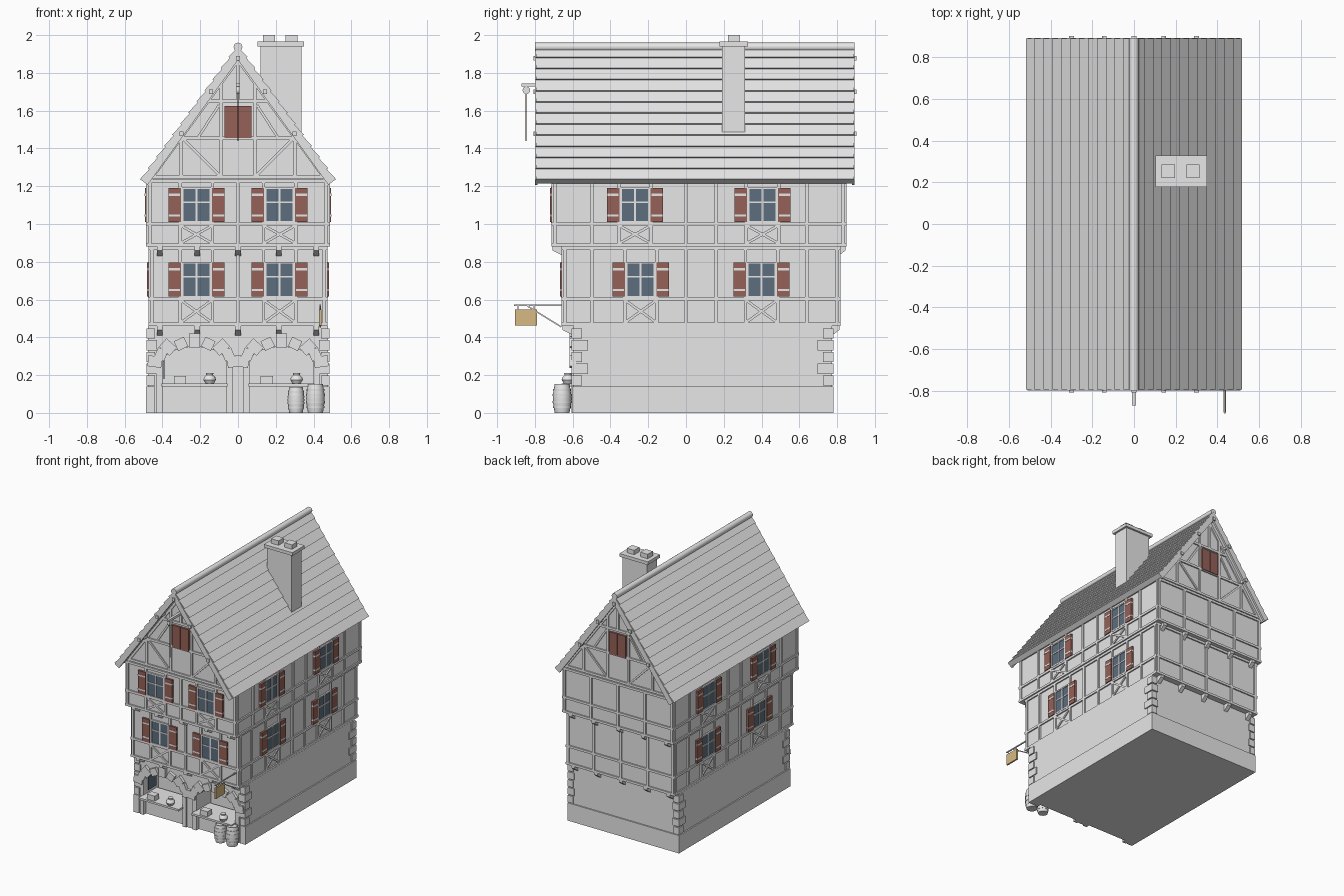
import bpy, bmesh, math
from mathutils import Vector as V

cube = bpy.data.objects.get("Cube")
if cube:
    bpy.data.objects.remove(cube)

X, Y, Z = V((1, 0, 0)), V((0, 1, 0)), V((0, 0, 1))
parts = {}


def material(name, rgb):
    m = bpy.data.materials.new(name)
    m.use_nodes = True
    m.diffuse_color = (*rgb, 1)
    m.node_tree.nodes["Principled BSDF"].inputs["Base Color"].default_value = (*rgb, 1)
    return m


GREY = material("pale_grey", (0.8, 0.8, 0.8))
RED = material("shutter_red", (0.3, 0.12, 0.095))
BLUE = material("glass_blue", (0.11, 0.155, 0.21))
TAN = material("sign_tan", (0.68, 0.49, 0.23))
BROWN = material("rope_brown", (0.12, 0.08, 0.03))


def mesh(name, mat=GREY):
    return parts.setdefault(name, (bmesh.new(), mat))[0]


def prism(bm, pts, sweep):
    """Extrude a flat outline along a vector."""
    face = bm.faces.new([bm.verts.new(p) for p in pts])
    new = bmesh.ops.extrude_face_region(bm, geom=[face], use_keep_orig=True)["geom"]
    bmesh.ops.translate(bm, vec=sweep, verts=[g for g in new if isinstance(g, bmesh.types.BMVert)])


def slab(bm, c, a, b, n):
    """Box about c with three half-extent vectors."""
    prism(bm, [c - n + a + b, c - n - a + b, c - n - a - b, c - n + a - b], n * 2)


def box(bm, x0, x1, y0, y1, z0, z1):
    slab(bm, V((x0 + x1, y0 + y1, z0 + z1)) / 2, X * (x1 - x0) / 2, Y * (y1 - y0) / 2, Z * (z1 - z0) / 2)


def lathe(bm, profile, c, axis=Z, side=X, steps=16):
    vs = [bm.verts.new(c + side * r + axis * h) for r, h in profile]
    es = [bm.edges.new(p) for p in zip(vs, vs[1:])]
    bmesh.ops.spin(bm, geom=vs + es, cent=c, axis=axis, angle=math.tau, steps=steps, use_duplicate=False)
    bmesh.ops.remove_doubles(bm, verts=bm.verts[:], dist=1e-5)


# A wall face is (horizontal axis, outward normal, offset)
def on(face, u, z, d=0.0):
    return face[0] * u + face[1] * (face[2] + d) + Z * z


def beam(bm, face, u0, z0, u1, z1, w=0.018, d=0.01):
    a, b = on(face, u0, z0), on(face, u1, z1)
    run = (b - a) / 2
    slab(bm, (a + b) / 2, run, face[1].cross(run).normalized() * w / 2, face[1] * d)


def plate(bm, face, u, z, w, h, d):
    beam(bm, face, u - w / 2, z, u + w / 2, z, h, d)


def window(face, u, z):
    frame, hinge = mesh("window_frames"), mesh("shutter_hinges")
    plate(mesh("window_glass", BLUE), face, u, z, 0.15, 0.18, 0.006)
    for s in (-1, 1):
        beam(frame, face, u + s * 0.074, z - 0.09, u + s * 0.074, z + 0.09, 0.01, 0.012)
        plate(frame, face, u, z + s * 0.09, 0.158, 0.01, 0.012)
        plate(mesh("shutters", RED), face, u + s * 0.116, z, 0.066, 0.18, 0.016)
        for t in (-1, 1):
            plate(hinge, face, u + s * 0.118, z + t * 0.055, 0.062, 0.012, 0.018)
    beam(frame, face, u, z - 0.09, u, z + 0.09, 0.01, 0.01)
    plate(frame, face, u, z + 0.015, 0.15, 0.008, 0.01)


def framing(face, lo, hi, z0, zm, z1, studs, windows):
    """Rails, studs, windows and crossed braces on one storey face."""
    bm = mesh("timber_frame")
    for z in (z0 + 0.009, zm, z1 - 0.009):
        beam(bm, face, lo - 0.01, z, hi + 0.01, z)
    posts = [lo + 0.008, hi - 0.008] + studs + [w + s * 0.085 for w in windows for s in (-1, 1)]
    for u in posts:
        beam(bm, face, u, z0, u, z1)
    for w in windows:
        window(face, w, zm + 0.1)
        for s in (-1, 1):
            beam(bm, face, w - s * 0.08, z0 + 0.02, w + s * 0.08, zm - 0.01, 0.014, 0.008)


# Ground floor with two arched shop openings
walls = mesh("ground_floor")
box(walls, -0.476, 0.476, -0.42, 0.772, 0, 0.46)
outline = [(-0.476, 0)]
for cx in (-0.23, 0.23):
    outline.append((cx - 0.18, 0))
    for i in range(13):
        a = math.pi * (1 - i / 12)
        outline.append((cx + 0.18 * math.cos(a), 0.25 + 0.1 * math.sin(a)))
    outline.append((cx + 0.18, 0))
outline += [(0.476, 0), (0.476, 0.46), (-0.476, 0.46)]
prism(walls, [V((x, -0.595, z)) for x, z in outline], Y * 0.18)

plinth = mesh("plinth")
box(plinth, -0.486, 0.486, -0.42, 0.782, 0, 0.14)
for s in (-1, 1):
    box(plinth, *sorted((s * 0.44, s * 0.486)), -0.603, -0.41, 0, 0.14)

# Arch stones, jambs, counters and goods
for cx in (-0.23, 0.23):
    stones = mesh("arch_stones")
    for i in range(9):
        a = math.pi * (i + 0.5) / 9
        rad = V((math.cos(a), 0, 0.75 * math.sin(a))).normalized()
        tan = V((-rad.z, 0, rad.x))
        depth = 0.028 if i % 2 else 0.037
        c = V((cx + 0.18 * math.cos(a), -0.6, 0.25 + 0.1 * math.sin(a))) + rad * (depth - 0.004)
        slab(stones, c, rad * depth, tan * 0.029, Y * 0.018)
    for s in (-1, 1):
        box(mesh("shop_jambs"), cx + s * 0.185 - 0.016, cx + s * 0.185 + 0.016, -0.606, -0.42, 0, 0.28)
    box(mesh("counter_fronts"), cx - 0.18, cx + 0.18, -0.575, -0.41, 0, 0.14)
    box(mesh("counter_tops"), cx - 0.175, cx + 0.175, -0.66, -0.44, 0.14, 0.155)
    box(mesh("goods_boxes"), cx - 0.11, cx - 0.045, -0.645, -0.59, 0.155, 0.195)
    lathe(mesh("goods_pots"), [(0, 0), (0.022, 0), (0.033, 0.02), (0.03, 0.034), (0.018, 0.045), (0.02, 0.055), (0, 0.055)],
          V((cx + 0.08, -0.625, 0.155)))
box(mesh("shop_side_glass", BLUE), -0.394, -0.389, -0.56, -0.46, 0.18, 0.28)

# Corner stones
for sx in (-1, 1):
    for i in range(5):
        wx, wy = (0.055, 0.085) if i % 2 else (0.045, 0.055)
        z = 0.145 + i * 0.062
        xs = sorted((sx * 0.484, sx * (0.484 - wx)))
        box(mesh("corner_stones"), *xs, -0.605, -0.605 + wy, z, z + 0.054)
        box(mesh("corner_stones"), *xs, 0.78 - wy, 0.78, z, z + 0.054)

# Two jettied storeys: half width, front, back, bottom, rail, top, side windows
storeys = [(0.465, -0.65, 0.808, 0.46, 0.605, 0.88, (-0.24, 0.4)),
           (0.476, -0.703, 0.84, 0.88, 1.0, 1.235, (-0.27, 0.405))]
for hx, y0, y1, z0, zm, z1, side_windows in storeys:
    box(mesh("upper_walls"), -hx, hx, y0, y1, z0, z1)
    front, back = (X, -Y, -y0), (X, Y, y1)
    framing(front, -hx, hx, z0, zm, z1, [0], [-0.22, 0.22])
    framing(back, -hx, hx, z0, zm, z1, [-0.235, 0, 0.235], [])
    for s in (-1, 1):
        framing((Y, X * s, hx), y0, y1, z0, zm, z1, [-0.5, 0, 0.16, 0.64], side_windows)
    # Jetty brackets
    for face, reach in ((front, 0.055), (back, 0.035)):
        for u in (-0.415, -0.215, 0, 0.215, 0.415):
            prism(mesh("jetty_brackets"), [on(face, u - 0.015, z0 + dz, d) for d, dz in
                  ((0.005, 0.005), (0.005, -0.02), (-reach, -0.05), (-reach, 0.005))], X * 0.03)

# Gable walls with timber, hatches
hx, y0, y1 = storeys[1][:3]
prism(mesh("gable_wall"), [V((-0.48, y0, 1.225)), V((0.48, y0, 1.225)), V((0, y0, 1.88))], Y * (y1 - y0))
for face in ((X, -Y, -y0), (X, Y, y1)):
    bm = mesh("gable_timbers")
    beam(bm, face, -0.45, 1.25, 0.45, 1.25)
    beam(bm, face, -0.3, 1.455, 0.3, 1.455)
    beam(bm, face, -0.16, 1.65, 0.16, 1.65)
    beam(bm, face, 0, 1.65, 0, 1.86)
    for s in (-1, 1):
        beam(bm, face, s * 0.3, 1.25, s * 0.3, 1.46)
        beam(bm, face, s * 0.09, 1.25, s * 0.09, 1.75)
        beam(bm, face, s * 0.29, 1.45, s * 0.1, 1.26, 0.014, 0.008)
        beam(bm, face, s * 0.21, 1.46, s * 0.1, 1.63, 0.014, 0.008)
        beam(bm, face, s * 0.46, 1.24, 0, 1.868)
        plate(mesh("attic_hatch", RED), face, s * 0.037, 1.54, 0.071, 0.172, 0.016)

# Roof in stepped courses, barge boards, ridge and purlins
COURSES = 12
apex, eave = V((0, 0, 1.938)), V((0.512, 0, 1.232))
for s in (-1, 1):
    flip = lambda p, y: V((p.x * s, y, p.z))
    slope = eave - apex
    out = V((-slope.z, 0, slope.x)).normalized()
    pts = []
    for i in range(COURSES):
        pts += [apex + slope * (i / COURSES), apex + slope * ((i + 1) / COURSES) + out * 0.009]
    pts += [eave - out * 0.03, V((0, 0, 1.888))]
    prism(mesh("roof_tiles"), [flip(p, -0.795) for p in pts], Y * 1.685)
    edge = [apex, eave, eave - out * 0.042, V((0, 0, 1.868))]
    for y in (-0.8, 0.878):
        prism(mesh("barge_boards"), [flip(p, y) for p in edge], Y * 0.015)
    for x, z in ((0.3, 1.478), (0.143, 1.7)):
        box(mesh("purlins"), s * x - 0.011, s * x + 0.011, -0.808, 0.902, z - 0.012, z + 0.012)
box(mesh("purlins"), -0.011, 0.011, -0.808, 0.902, 1.865, 1.89)
lathe(mesh("ridge_cap"), [(0, 0), (0.023, 0), (0.023, 1.692), (0, 1.692)], V((0, -0.8, 1.937)), Y)

# Chimney
box(mesh("chimney"), 0.12, 0.335, 0.19, 0.313, 1.46, 1.945)
box(mesh("chimney_cap"), 0.103, 0.35, 0.177, 0.328, 1.94, 1.965)
for x in (0.165, 0.283):
    box(mesh("chimney_pots"), x - 0.032, x + 0.032, 0.222, 0.286, 1.96, 2.0)

# Hoist
box(mesh("hoist_beam"), -0.01, 0.01, -0.872, -0.69, 1.727, 1.745)
lathe(mesh("hoist_pulley"), [(0, -0.008), (0.02, -0.008), (0.02, 0.008), (0, 0.008)], V((0, -0.845, 1.708)), X, Y)
lathe(mesh("hoist_rope", BROWN), [(0, 0), (0.003, 0), (0.003, 0.26), (0, 0.26)], V((0, -0.847, 1.44)), steps=6)

# Hanging sign
box(mesh("sign_board", TAN), 0.429, 0.441, -0.905, -0.79, 0.463, 0.548)
box(mesh("sign_bracket"), 0.431, 0.439, -0.91, -0.65, 0.566, 0.574)
beam(mesh("sign_bracket"), (Y, X, 0.435), -0.84, 0.566, -0.66, 0.455, 0.007, 0.004)
for y in (-0.89, -0.805):
    box(mesh("sign_hooks"), 0.433, 0.437, y - 0.002, y + 0.002, 0.545, 0.57)

# Barrels
for x, r, h in ((0.307, 0.044, 0.138), (0.41, 0.049, 0.152)):
    c = V((x, -0.656, 0))
    rings = [(r * (0.8 + 0.2 * math.sin(math.pi * i / 6)), h * i / 6) for i in range(7)]
    lathe(mesh("barrels"), [(0, 0)] + rings + [(r * 0.7, h), (r * 0.7, h - 0.006), (0, h - 0.006)], c)
    for t in (0.2, 0.38, 0.62, 0.8):
        rr = r * (0.8 + 0.2 * math.sin(math.pi * t))
        lathe(mesh("barrel_hoops"), [(rr - 0.004, h * t - 0.005), (rr + 0.002, h * t - 0.005),
              (rr + 0.002, h * t + 0.005), (rr - 0.004, h * t + 0.005)], c)

# Turn every part into an object
ROUND = {"goods_pots", "ridge_cap", "hoist_pulley", "hoist_rope", "barrels", "barrel_hoops"}
for name, (bm, mat) in parts.items():
    bmesh.ops.recalc_face_normals(bm, faces=bm.faces[:])
    data = bpy.data.meshes.new(name)
    bm.to_mesh(data)
    bm.free()
    data.materials.append(mat)
    obj = bpy.data.objects.new(name, data)
    bpy.context.collection.objects.link(obj)
    if name in ROUND:
        bpy.ops.object.select_all(action="DESELECT")
        obj.select_set(True)
        bpy.context.view_layer.objects.active = obj
        bpy.ops.object.shade_smooth_by_angle(angle=math.radians(40))
